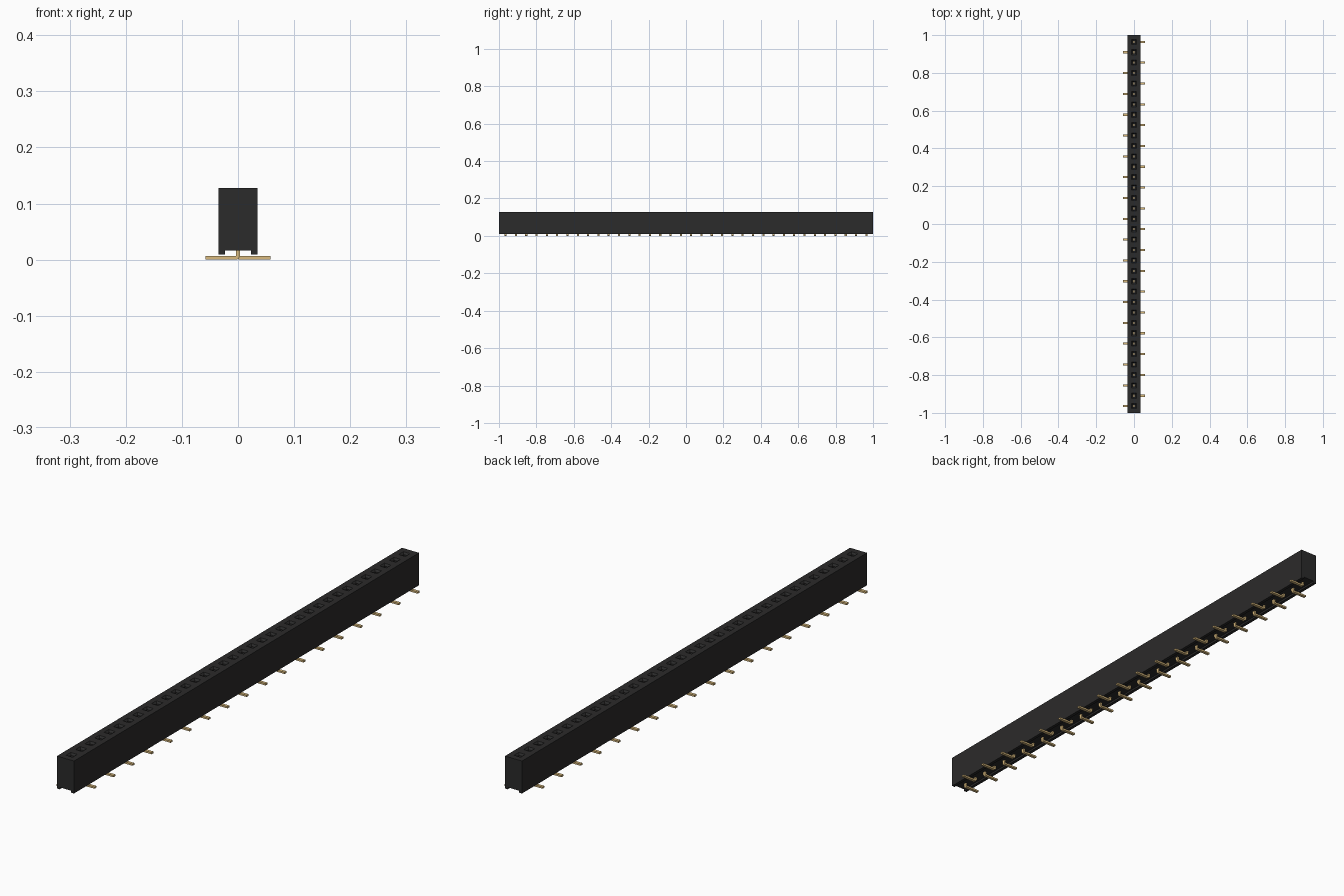
import bpy, bmesh, math

cube = bpy.data.objects.get("Cube")
if cube:
    bpy.data.objects.remove(cube, do_unlink=True)

COUNT, PITCH = 36, 0.0551
HALF_W, HEIGHT = 0.0345, 0.128


def material(name, color):
    m = bpy.data.materials.new(name)
    m.diffuse_color = (*color, 1)
    m.use_nodes = True
    m.node_tree.nodes["Principled BSDF"].inputs["Base Color"].default_value = (*color, 1)
    return m


black = material("black plastic", (0.024, 0.0235, 0.0235))
gold = material("gold metal", (0.71, 0.50, 0.21))


def make_object(name, bm, mat):
    bmesh.ops.recalc_face_normals(bm, faces=bm.faces)
    mesh = bpy.data.meshes.new(name)
    bm.to_mesh(mesh)
    bm.free()
    mesh.materials.append(mat)
    ob = bpy.data.objects.new(name, mesh)
    bpy.context.collection.objects.link(ob)
    return ob


def extrude_profile(bm, points, y, half):
    """Prism of an x-z outline, centred on y."""
    face = bm.faces.new([bm.verts.new((x, y - half, z)) for x, z in points])
    new = bmesh.ops.extrude_face_region(bm, geom=[face])["geom"]
    bmesh.ops.translate(bm, vec=(0, 2 * half, 0),
                        verts=[v for v in new if isinstance(v, bmesh.types.BMVert)])


def loft_squares(bm, y, rings):
    """Closed square column through (half width, z) rings."""
    loops = [[bm.verts.new((sx * h, y + sy * h, z))
              for sx, sy in ((-1, -1), (1, -1), (1, 1), (-1, 1))] for h, z in rings]
    for a, b in zip(loops, loops[1:]):
        for i in range(4):
            j = (i + 1) % 4
            bm.faces.new((a[i], a[j], b[j], b[i]))
    bm.faces.new(loops[0])
    bm.faces.new(loops[-1])


pin_y = [((COUNT - 1) / 2 - i) * PITCH for i in range(COUNT)]

# Housing with a standoff rail along each bottom edge
bm = bmesh.new()
extrude_profile(bm, [(-HALF_W, 0.009), (-0.023, 0.009), (-0.023, 0.016), (0.023, 0.016),
                     (0.023, 0.009), (HALF_W, 0.009), (HALF_W, HEIGHT), (-HALF_W, HEIGHT)], 0, 1.0)
housing = make_object("housing", bm, black)

# Funnel-mouthed sockets cut into the top
bm = bmesh.new()
for y in pin_y:
    loft_squares(bm, y, [(0.0075, 0.045), (0.0075, HEIGHT - 0.007),
                         (0.0135, HEIGHT), (0.0135, HEIGHT + 0.01)])
cutter = make_object("socket_cutter", bm, black)
cutter.hide_render = True
cut = housing.modifiers.new("sockets", "BOOLEAN")
cut.operation, cut.solver, cut.object = "DIFFERENCE", "EXACT", cutter
bpy.context.view_layer.update()
cut_mesh = bpy.data.meshes.new_from_object(
    housing.evaluated_get(bpy.context.evaluated_depsgraph_get()))
housing.modifiers.clear()
housing.data = cut_mesh
bpy.data.objects.remove(cutter, do_unlink=True)

# Bent surface-mount pins, alternating sides
T, R = 0.0065, 0.007            # metal thickness, outer bend radius
bend = [(-T / 2 + R - R * math.cos(a), R - R * math.sin(a))
        for a in (math.radians(d) for d in (0, 22.5, 45, 67.5, 90))]
outline = [(-T / 2, 0.05)] + bend + [(0.058, 0), (0.058, T), (T / 2, T), (T / 2, 0.05)]
for name, side, ys in (("left_pins", 1, pin_y[0::2]), ("right_pins", -1, pin_y[1::2])):
    bm = bmesh.new()
    for y in ys:
        extrude_profile(bm, [(side * x, z) for x, z in outline], y, 0.0055)
    make_object(name, bm, gold)
